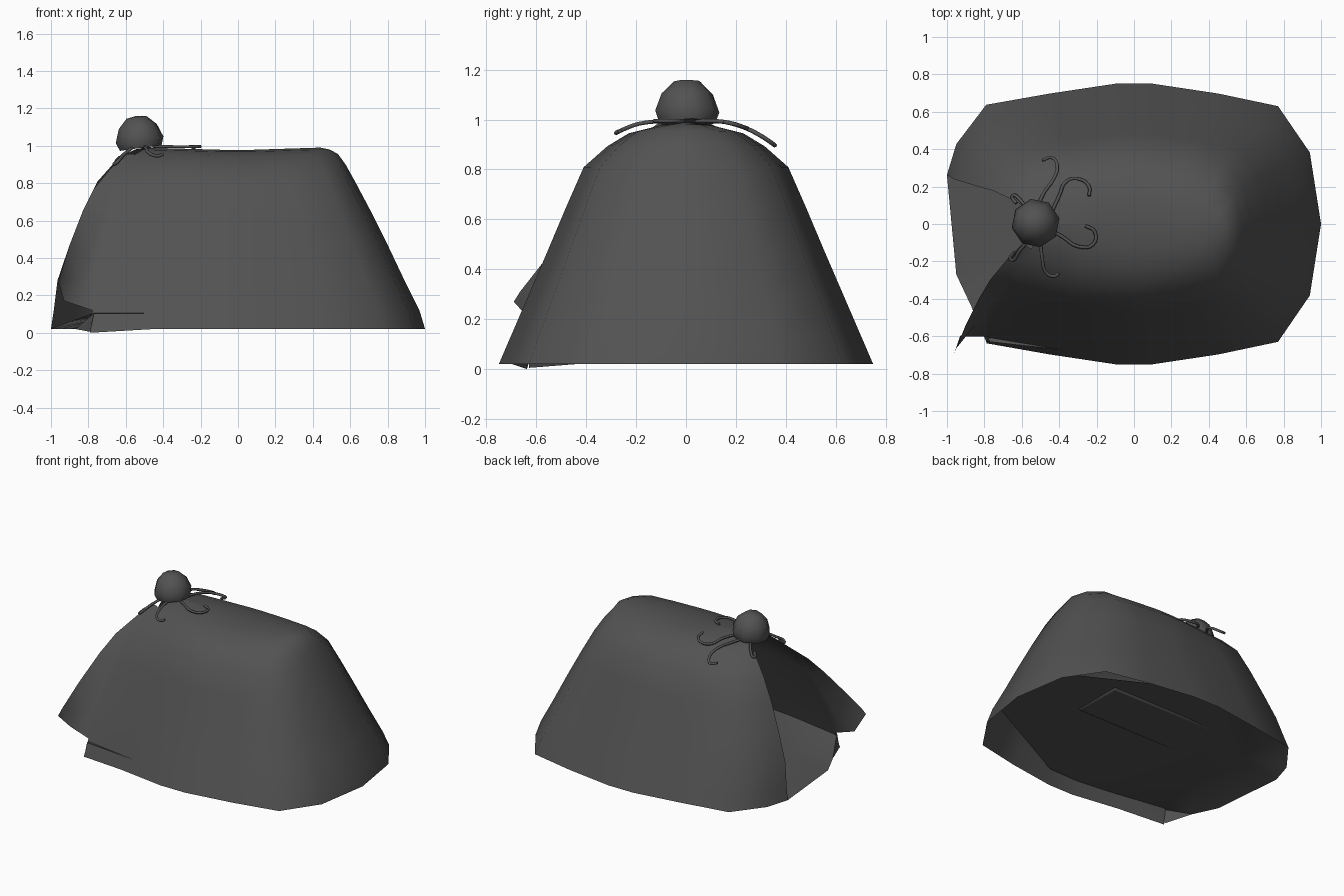
import bpy, bmesh, math
from mathutils import Vector, Matrix

if "Cube" in bpy.data.objects:
    bpy.data.objects.remove(bpy.data.objects["Cube"])

dark = bpy.data.materials.new("dark_canvas")
dark.diffuse_color = (.085, .085, .085, 1)
dark.use_nodes = True
dark.node_tree.nodes["Principled BSDF"].inputs["Base Color"].default_value = dark.diffuse_color


def make_object(name, bm, angle=40):
    me = bpy.data.meshes.new(name)
    bm.to_mesh(me)
    bm.free()
    me.materials.append(dark)
    ob = bpy.data.objects.new(name, me)
    bpy.context.collection.objects.link(ob)
    bpy.ops.object.select_all(action='DESELECT')
    ob.select_set(True)
    bpy.context.view_layer.objects.active = ob
    bpy.ops.object.shade_smooth_by_angle(angle=math.radians(angle))
    return ob


def skin_rows(bm, rows):
    grid = [[bm.verts.new(p) for p in row] for row in rows]
    for a, b in zip(grid, grid[1:]):
        for i in range(len(a) - 1):
            bm.faces.new((a[i], a[i + 1], b[i + 1], b[i]))


# Canvas levels: height, left reach, right reach, half depth
LEVELS = [(.02, 1.0, 1.0, .75), (.12, .985, .97, .707), (.28, .965, .89, .638),
          (.47, .90, .80, .556), (.65, .83, .71, .48), (.81, .75, .625, .41),
          (.90, .67, .575, .315), (.955, .60, .535, .23), (.98, .55, .49, .12),
          (.99, .50, .44, 0)]
PLAN = [(-.45, -.93), (-.1, -1), (.1, -1), (.45, -.93), (.77, -.84), (.94, -.51), (1, 0),
        (.94, .51), (.77, .84), (.45, .93), (.1, 1), (-.1, 1), (-.45, .93), (-.79, .85),
        (-.95, .57)]


def place(u, v, level):
    z, left, right, depth = level
    x = u * (right if u > 0 else left)
    sag = .015 * max(0, 1 - abs(u)) * max(0, (z - .8) / .2)
    return Vector((x, v * depth, z - sag))


# Tent canvas with an open doorway at the left end
rows, hinge = [], []
for level in LEVELS:
    t = (level[0] - .02) / .97
    post = place(-.79 - .14 * t ** 3, -.85 + .3 * t ** 3, level)
    if t == 0:
        post.z = 0
    hinge.append(post)
    rows.append([post] + [place(u, v, level) for u, v in PLAN]
                + [place(-1, .35 + .1 * t, level)])
bm = bmesh.new()
skin_rows(bm, rows)

# Door flap, thrown back over the front wall and joined to it with a soft valley
free = [(-.96, -.69, .27), (-.95, -.665, .31), (-.90, -.54, .47), (-.83, -.40, .65),
        (-.77, -.30, .77), (-.68, -.19, .88), (-.60, -.11, .955)]
mid = [(-.93, -.60, .17), (-.85, -.54, .27), (-.79, -.46, .45), (-.735, -.39, .62),
       (-.68, -.305, .785), (-.62, -.20, .89), (-.57, -.12, .955)]
skin_rows(bm, list(zip(hinge[1:8], mid, free)))
bmesh.ops.remove_doubles(bm, verts=bm.verts, dist=.0005)
bmesh.ops.recalc_face_normals(bm, faces=bm.faces)
make_object("tent_canvas", bm, 75)

# Ground sheet: raised inside the walls, dropping to the ground at the doorway
bm = bmesh.new()
RAISED = (.105, .98, .97, .705)
FLOOR = [(-.1, -1), (.14, -.99), (.91, -.44), (.97, 0), (.91, .44), (.14, .99), (-.1, 1),
         (-.79, .85)]
inner = [Vector((-.77, -.63, .105))] + [place(u, v, RAISED) for u, v in FLOOR]
inner += [Vector((-.90, .36, .06))]
sill = [(-1, .26, .02), (-.95, -.27, .02), (-.87, -.44, .02), (-.79, -.63, .005)]
vs = [bm.verts.new(p) for p in inner]
inside = [bm.verts.new((-.70, y, .085)) for y in (.25, -.2, -.42)]
door = [bm.verts.new(p) for p in sill]
bm.faces.new(vs + inside)
bm.faces.new((vs[-1], door[0], inside[0]))
bm.faces.new((inside[0], door[0], door[1], inside[1]))
bm.faces.new((inside[1], door[1], door[2], inside[2]))
bm.faces.new((inside[2], door[2], door[3], vs[0]))
# back corner runs down to the ground beside the doorway
corner = [bm.verts.new(place(u, v, LEVELS[0])) for u, v in PLAN[-2:]]
bm.faces.new((vs[-2], corner[0], corner[1], vs[-1]))
bm.faces.new((vs[-1], corner[1], door[0]))
bmesh.ops.triangulate(bm, faces=bm.faces)
bmesh.ops.recalc_face_normals(bm, faces=bm.faces)
make_object("ground_sheet", bm, 60)

# Sleeping mat along the back wall
bm = bmesh.new()
bmesh.ops.create_cube(bm, size=1, matrix=Matrix.Translation((-.03, .21, .125))
                      @ Matrix.Diagonal((1.06, .38, .06, 1)))
mat = make_object("sleeping_mat", bm)
bev = mat.modifiers.new("round", 'BEVEL')
bev.width = .02
bev.segments = 2

# Eight-sided cap knob on the ridge
bm = bmesh.new()
profile = [(0, 0), (.115, 0), (.131, .045), (.105, .115), (.055, .165), (0, .173)]
rings = [[(r * math.cos(math.tau * (i % 8) / 8 + .2),
           r * math.sin(math.tau * (i % 8) / 8 + .2), z) for i in range(9)]
         for r, z in profile]
skin_rows(bm, rings)
bmesh.ops.remove_doubles(bm, verts=bm.verts, dist=.0005)
bmesh.ops.recalc_face_normals(bm, faces=bm.faces)
knob = make_object("cap_knob", bm, 60)
knob.location = (-.52, .005, .988)
knob.rotation_euler = (0, math.radians(-8), 0)

# Curled cords spreading from the knob
CORDS = [
    [(-.52, .08), (-.48, .17), (-.43, .24), (-.41, .31), (-.44, .355), (-.49, .34)],
    [(-.45, .04), (-.40, .15), (-.36, .23), (-.29, .24), (-.24, .20), (-.24, .15)],
    [(-.45, -.03), (-.38, -.07), (-.30, -.12), (-.22, -.11), (-.21, -.04), (-.26, -.01)],
    [(-.50, -.08), (-.49, -.19), (-.47, -.26), (-.43, -.28), (-.40, -.265)],
    [(-.57, .07), (-.61, .13), (-.65, .15), (-.63, .11)],
    [(-.56, -.08), (-.61, -.14), (-.66, -.19), (-.64, -.15)],
]
for n, pts in enumerate(CORDS):
    cu = bpy.data.curves.new("cord", 'CURVE')
    cu.dimensions = '3D'
    cu.bevel_depth = .009
    cu.bevel_resolution = 1
    cu.resolution_u = 4
    cu.use_fill_caps = True
    cu.materials.append(dark)
    sp = cu.splines.new('BEZIER')
    sp.bezier_points.add(len(pts) - 1)
    for bp, (x, y) in zip(sp.bezier_points, pts):
        z = .995 - 1.5 * max(0, abs(y) - .1) ** 2 - .8 * max(0, -.56 - x)
        bp.co = (x, y, z)
        bp.handle_left_type = bp.handle_right_type = 'AUTO'
    ob = bpy.data.objects.new(f"cord_{n + 1}", cu)
    bpy.context.collection.objects.link(ob)
